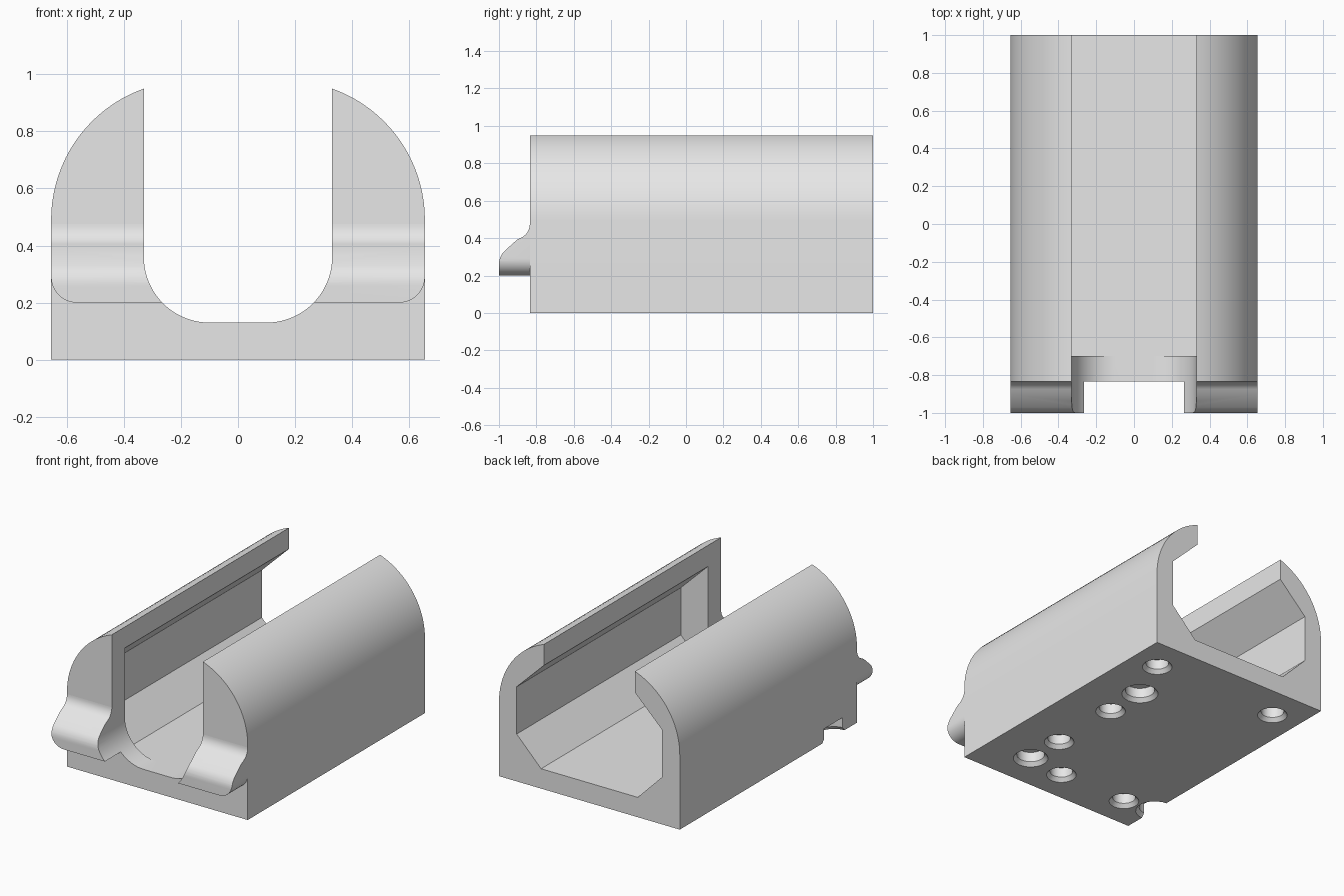
import bpy, bmesh
from math import sin, cos, radians
from mathutils import Vector

cube = bpy.data.objects.get("Cube")
if cube:
    bpy.data.objects.remove(cube, do_unlink=True)

grey = bpy.data.materials.new("plain grey")
grey.use_nodes = True
grey.diffuse_color = (0.8, 0.8, 0.8, 1)
grey.node_tree.nodes["Principled BSDF"].inputs["Base Color"].default_value = (0.8, 0.8, 0.8, 1)


def finish_mesh(name, bm):
    bmesh.ops.recalc_face_normals(bm, faces=bm.faces)
    mesh = bpy.data.meshes.new(name)
    bm.to_mesh(mesh)
    bm.free()
    mesh.materials.append(grey)
    obj = bpy.data.objects.new(name, mesh)
    bpy.context.collection.objects.link(obj)
    return obj


def prism(name, profile, start, end, axis):
    """Extrude a profile along x (profile is y, z) or along y (profile is x, z)."""
    bm = bmesh.new()
    place = (lambda p: (start, p[0], p[1])) if axis == "x" else (lambda p: (p[0], start, p[1]))
    face = bm.faces.new([bm.verts.new(place(p)) for p in profile])
    grown = bmesh.ops.extrude_face_region(bm, geom=[face])["geom"]
    shift = Vector((end - start, 0, 0) if axis == "x" else (0, end - start, 0))
    bmesh.ops.translate(bm, vec=shift, verts=[v for v in grown if isinstance(v, bmesh.types.BMVert)])
    return finish_mesh(name, bm)


def arc(cx, cz, r, a, b, steps=20):
    angles = [radians(a + (b - a) * i / steps) for i in range(steps + 1)]
    return [(cx + r * cos(t), cz + r * sin(t)) for t in angles]


def mirrored(half):
    return half + [(-x, z) for x, z in reversed(half)]


def boolean(obj, cutter, operation="DIFFERENCE"):
    mod = obj.modifiers.new("cut", "BOOLEAN")
    mod.operation, mod.solver, mod.object = operation, "EXACT", cutter
    bpy.context.view_layer.objects.active = obj
    bpy.ops.object.modifier_apply(modifier=mod.name)


def socket(x, y, r):
    """Blind round hole with a countersunk rim, cut up from the base."""
    bm = bmesh.new()
    rings = []
    for radius, z in ((r + 0.01, -0.01), (r - 0.02, 0.025), (r - 0.02, 0.09)):
        rings.append([bm.verts.new((x + p, y + q, z)) for p, q in arc(0, 0, radius, 0, 345, 23)])
    for low, high in zip(rings, rings[1:]):
        for i in range(len(low)):
            bm.faces.new((low[i - 1], low[i], high[i], high[i - 1]))
    bm.faces.new(rings[0])
    bm.faces.new(rings[-1])
    return finish_mesh("socket_cutter", bm)


# Rounded outer shell
W, FRONT = 0.655, -0.835
body = prism("body", mirrored([(W, 0)] + arc(0.167, 0.49, 0.488, 0, 75)), FRONT, 1, "y")

# Front lips: a wavy bar with rounded lower corners
wave = ([(-0.82, 0.2), (-1, 0.2)] + arc(-0.9, 0.26, 0.1, 180, 135, 8)
        + [(-0.905, 0.39)] + [(x, z) for x, z in arc(-0.915, 0.475, 0.08, -60, 0, 8)] + [(-0.82, 0.475)])
lips = prism("front_lips", wave, -W, W, "x")
outline = prism("lip_outline", mirrored(arc(W - 0.09, 0.29, 0.09, -90, 0, 10) + [(W, 0.6)]), -1.1, -0.7, "y")
boolean(lips, outline, "INTERSECT")

# U-shaped front slot and wider chamber behind it
slot = prism("slot_cutter", mirrored(arc(0.1, 0.36, 0.23, -90, 0) + [(0.33, 1.2)]), -1.2, -0.69, "y")
chamber = prism("chamber_cutter", mirrored([(0.35, 0.13), (0.527, 0.31), (0.527, 0.62),
                                            (0.33, 0.812), (0.33, 1.2)]), -0.7, 1.2, "y")
boolean(body, slot)
boolean(lips, slot)
boolean(body, chamber)

# Sockets in the underside, the last one breaking through the side wall
sockets = [socket(x, y, r) for x, y, r in (
    (0.46, 0.77, 0.09), (0.33, 0.45, 0.11), (0.33, 0.17, 0.09), (0.33, -0.32, 0.09), (0.335, -0.585, 0.105),
    (0.06, -0.62, 0.09), (-0.44, -0.62, 0.09), (-0.46, 0.77, 0.09), (-0.66, -0.59, 0.115))]
for cutter in sockets:
    boolean(body, cutter)

for helper in [outline, slot, chamber] + sockets:
    bpy.data.objects.remove(helper, do_unlink=True)

# Smooth curves, crisp edges
bpy.ops.object.select_all(action="DESELECT")
for obj in (body, lips):
    obj.select_set(True)
bpy.context.view_layer.objects.active = body
bpy.ops.object.shade_smooth_by_angle(angle=radians(30))
